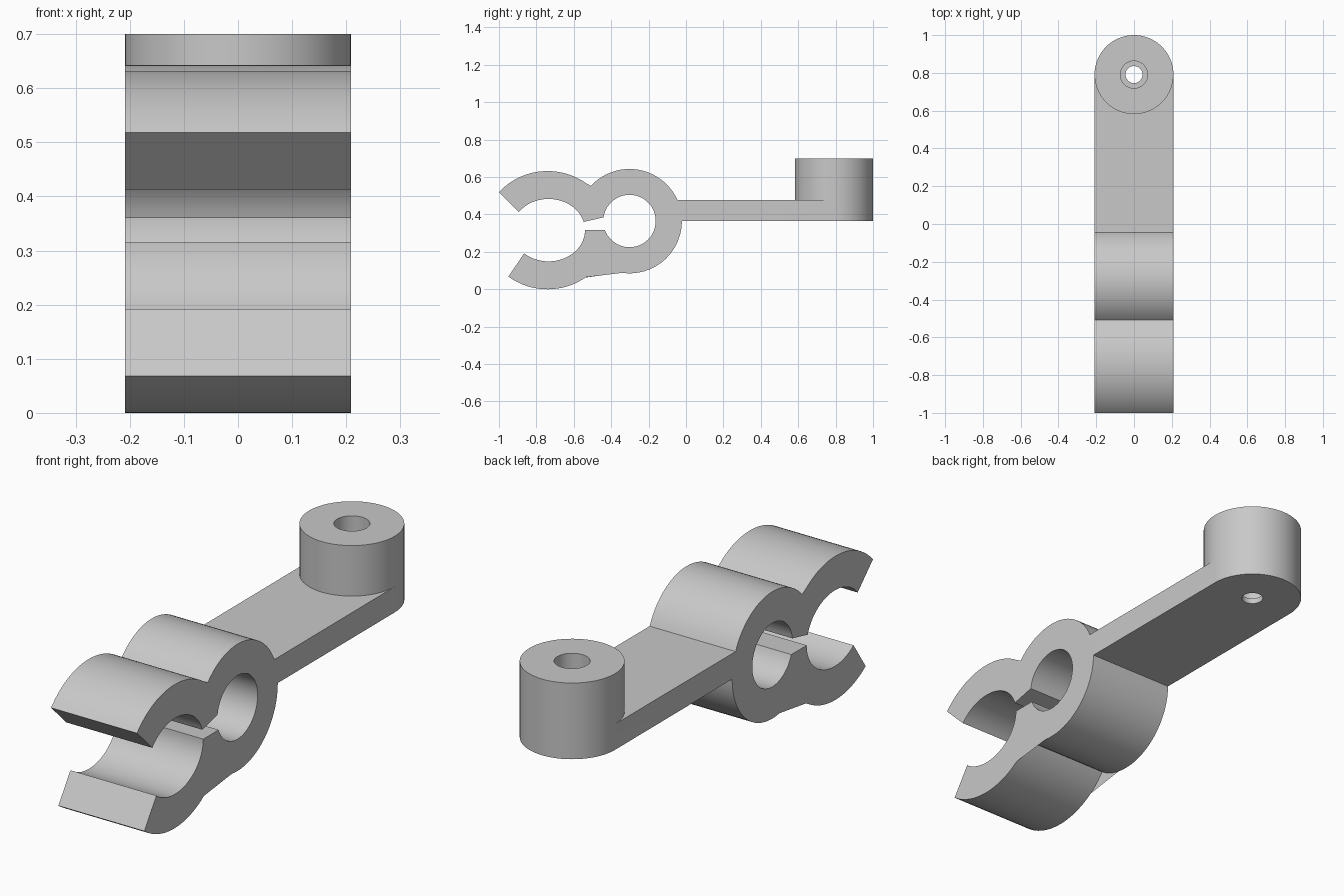
import bpy, bmesh
from math import sin, cos, radians

if "Cube" in bpy.data.objects:
    bpy.data.objects.remove(bpy.data.objects["Cube"])

HALF_WIDTH = 0.209
BOSS_Y = 0.791
ARM_BOTTOM, ARM_TOP, BOSS_TOP = 0.365, 0.478, 0.70

grey = bpy.data.materials.new("plain grey")
grey.use_nodes = True
colour = (0.58, 0.58, 0.58, 1)
grey.diffuse_color = colour
grey.node_tree.nodes["Principled BSDF"].inputs["Base Color"].default_value = colour


def arc(centre, ry, rz, start, end, steps=24):
    """Points along an elliptical arc in the side plane, angles in degrees."""
    angles = [radians(start + (end - start) * i / steps) for i in range(steps + 1)]
    return [(centre[0] + ry * cos(a), centre[1] + rz * sin(a)) for a in angles]


def extrude_profile(name, points):
    bm = bmesh.new()
    face = bm.faces.new([bm.verts.new((-HALF_WIDTH, y, z)) for y, z in points])
    result = bmesh.ops.extrude_face_region(bm, geom=[face])
    moved = [v for v in result["geom"] if isinstance(v, bmesh.types.BMVert)]
    bmesh.ops.translate(bm, verts=moved, vec=(2 * HALF_WIDTH, 0, 0))
    bmesh.ops.recalc_face_normals(bm, faces=bm.faces)
    mesh = bpy.data.meshes.new(name)
    bm.to_mesh(mesh)
    bm.free()
    mesh.materials.append(grey)
    obj = bpy.data.objects.new(name, mesh)
    bpy.context.collection.objects.link(obj)
    return obj


def cylinder(name, radius, bottom, top):
    bpy.ops.mesh.primitive_cylinder_add(
        vertices=64, radius=radius, depth=top - bottom,
        location=(0, BOSS_Y, (top + bottom) / 2))
    obj = bpy.context.object
    obj.name = name
    obj.data.materials.append(grey)
    return obj


def combine(target, tool, operation):
    mod = target.modifiers.new(tool.name, "BOOLEAN")
    mod.operation, mod.object, mod.solver = operation, tool, "EXACT"
    bpy.ops.object.select_all(action="DESELECT")
    target.select_set(True)
    bpy.context.view_layer.objects.active = target
    bpy.ops.object.modifier_apply(modifier=mod.name)
    bpy.data.objects.remove(tool)


# Side profile: open jaw, closed ring and flat arm
ring = (-0.302, 0.365)
jaw = (-0.74, 0.316)
throat = (-0.735, 0.316)
outline = (
    arc(jaw, 0.338, 0.316, 140.3, 53)
    + arc(ring, 0.28, 0.278, 137.5, 23.8)
    + [(BOSS_Y, ARM_TOP), (BOSS_Y, ARM_BOTTOM)]
    + arc(ring, 0.28, 0.28, 0, -126)
    + arc(jaw, 0.338, 0.316, -33.8, -128.3)
    + arc(throat, 0.195, 0.167, -132, 0)
    + arc(ring, 0.14, 0.14, 200.5, 532, 56)
    + arc(throat, 0.195, 0.167, 15.3, 144.5)
)
clip = extrude_profile("clip_with_arm", outline)

# Round boss at the arm's end, with a stepped screw hole
combine(clip, cylinder("boss", HALF_WIDTH, ARM_BOTTOM, BOSS_TOP), "UNION")
combine(clip, cylinder("screw_hole", 0.045, ARM_BOTTOM - 0.1, BOSS_TOP + 0.1), "DIFFERENCE")
combine(clip, cylinder("counterbore", 0.072, ARM_BOTTOM + 0.025, BOSS_TOP + 0.1), "DIFFERENCE")

clip.select_set(True)
bpy.context.view_layer.objects.active = clip
bpy.ops.object.shade_smooth_by_angle(angle=radians(25))
